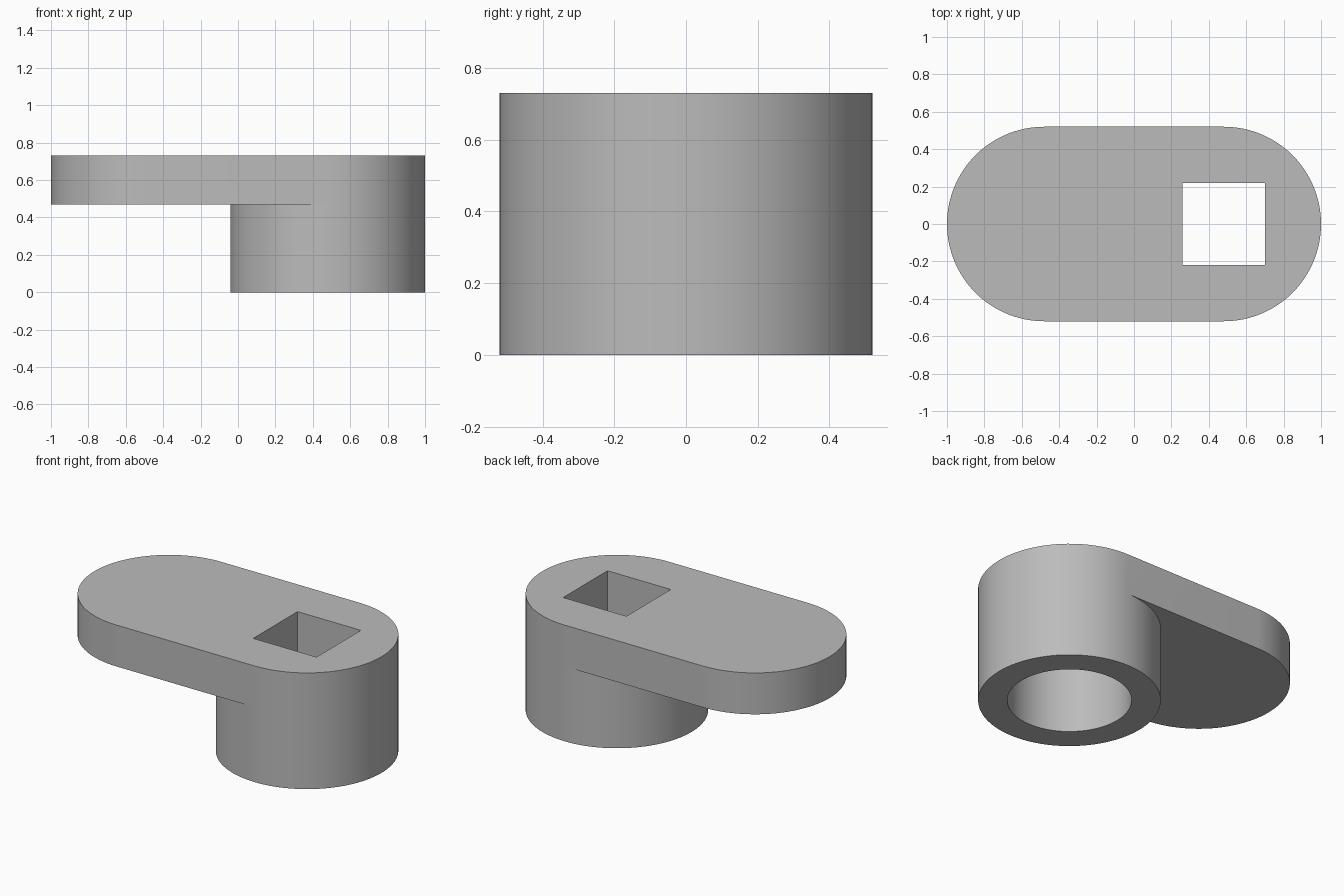
import bpy
import math

old = bpy.data.objects.get("Cube")
if old:
    bpy.data.objects.remove(old, do_unlink=True)

R = 0.52             # outer radius of the boss and the plate ends
CX = 1 - R           # distance of the end centres from the middle
HEIGHT, PLATE_Z = 0.73, 0.47
BORE_R, SQUARE = 0.354, 0.22
SEG = 96

grey = bpy.data.materials.new("plain_grey")
grey.use_nodes = True
colour = (0.5, 0.5, 0.5, 1)
grey.diffuse_color = colour
grey.node_tree.nodes["Principled BSDF"].inputs["Base Color"].default_value = colour


def arc(cx, r, start, count):
    """Points on a circle, counted in steps of one segment."""
    step = 2 * math.pi / SEG
    return [(cx + r * math.cos(step * (start + i)), r * math.sin(step * (start + i)))
            for i in range(count)]


def prism(name, outline, z0, z1):
    """Extrude a flat outline between two heights."""
    n = len(outline)
    verts = [(x, y, z) for z in (z0, z1) for x, y in outline]
    faces = [tuple(reversed(range(n))), tuple(range(n, 2 * n))]
    faces += [(i, (i + 1) % n, (i + 1) % n + n, i + n) for i in range(n)]
    mesh = bpy.data.meshes.new(name)
    mesh.from_pydata(verts, [], faces)
    mesh.materials.append(grey)
    obj = bpy.data.objects.new(name, mesh)
    bpy.context.collection.objects.link(obj)
    return obj


def combine(target, tool, operation):
    """Apply an exact boolean and discard the tool."""
    tool.hide_render = True
    mod = target.modifiers.new(operation, "BOOLEAN")
    mod.operation, mod.solver, mod.object = operation, "EXACT", tool
    bpy.context.view_layer.objects.active = target
    bpy.ops.object.modifier_apply(modifier=mod.name)
    bpy.data.objects.remove(tool, do_unlink=True)


# Rounded plate with a cylindrical boss below one end
half = SEG // 2 + 1
stadium = arc(CX, R, -SEG // 4, half) + arc(-CX, R, SEG // 4, half)
lever = prism("lever_arm", stadium, PLATE_Z, HEIGHT)
combine(lever, prism("boss", arc(CX, R, 0, SEG), 0, PLATE_Z), "UNION")

# Round bore from below, square socket through the plate
combine(lever, prism("bore_cutter", arc(CX, BORE_R, 0, SEG), -0.1, PLATE_Z), "DIFFERENCE")
square = [(CX + sx * SQUARE, sy * SQUARE) for sx, sy in ((-1, -1), (1, -1), (1, 1), (-1, 1))]
combine(lever, prism("socket_cutter", square, 0.3, HEIGHT + 0.1), "DIFFERENCE")

# Smooth round walls, crisp rims
for o in bpy.context.selected_objects:
    o.select_set(False)
lever.select_set(True)
bpy.context.view_layer.objects.active = lever
bpy.ops.object.shade_smooth_by_angle(angle=math.radians(30))
